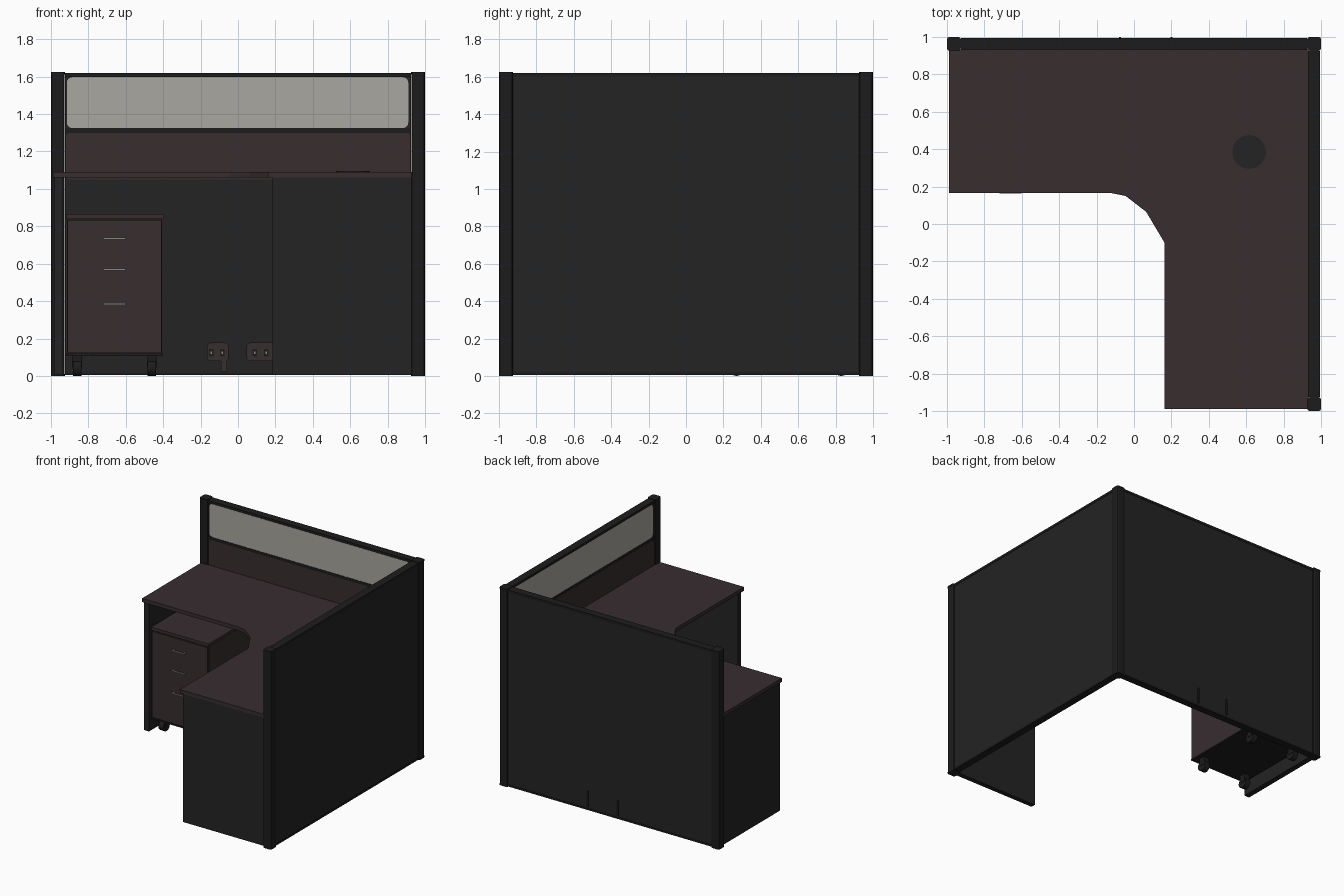
import bpy, bmesh, math
from mathutils import Matrix, Vector

cube = bpy.data.objects.get("Cube")
if cube:
    bpy.data.objects.remove(cube, do_unlink=True)


def material(name, rgb):
    m = bpy.data.materials.new(name)
    m.use_nodes = True
    m.diffuse_color = (*rgb, 1)
    bsdf = next(n for n in m.node_tree.nodes if n.type == 'BSDF_PRINCIPLED')
    bsdf.inputs["Base Color"].default_value = (*rgb, 1)
    bsdf.inputs["Roughness"].default_value = 0.7
    return m


FABRIC = material("charcoal fabric", (0.017, 0.017, 0.017))
TRIM = material("black trim", (0.012, 0.012, 0.012))
WOOD = material("dark brown laminate", (0.038, 0.026, 0.028))
GLASS = material("frosted glass", (0.40, 0.385, 0.35))
METAL = material("grey metal", (0.25, 0.25, 0.25))


def finish(name, bm, mat, turn=0.0):
    bmesh.ops.recalc_face_normals(bm, faces=bm.faces)
    bm.transform(Matrix.Rotation(turn, 4, 'Z'))
    mesh = bpy.data.meshes.new(name)
    bm.to_mesh(mesh)
    bm.free()
    mesh.materials.append(mat)
    obj = bpy.data.objects.new(name, mesh)
    bpy.context.collection.objects.link(obj)
    return obj


def box(name, x, y, z, mat, turn=0.0, bevel=0.0):
    """Box from (min, max) pairs on each axis."""
    bm = bmesh.new()
    bmesh.ops.create_cube(bm, size=1)
    for v in bm.verts:
        v.co = Vector([r[0] if c < 0 else r[1] for c, r in zip(v.co, (x, y, z))])
    if bevel:
        upright = [e for e in bm.edges
                   if abs(e.verts[0].co.z - e.verts[1].co.z) > 0.001]
        bmesh.ops.bevel(bm, geom=upright, offset=bevel, segments=2,
                        profile=0.5, affect='EDGES')
    return finish(name, bm, mat, turn)


def prism(name, points, depth, mat, turn=0.0):
    """Closed outline of 3D points, extruded along the depth vector."""
    bm = bmesh.new()
    face = bm.faces.new([bm.verts.new(p) for p in points])
    out = bmesh.ops.extrude_face_region(bm, geom=[face])
    bmesh.ops.translate(bm, vec=Vector(depth),
                        verts=[g for g in out["geom"] if isinstance(g, bmesh.types.BMVert)])
    return finish(name, bm, mat, turn)


def rounded_plate(name, x, z, y, depth, radius, mat, turn=0.0):
    """Upright plate with rounded corners, extruded along y."""
    pts = []
    corners = ((x[1], z[1]), (x[0], z[1]), (x[0], z[0]), (x[1], z[0]))
    for i, (cx, cz) in enumerate(corners):
        cx += radius if cx == x[0] else -radius
        cz += radius if cz == z[0] else -radius
        for k in range(5):
            a = math.radians(90 * i + 22.5 * k)
            pts.append((cx + radius * math.cos(a), y, cz + radius * math.sin(a)))
    return prism(name, pts, (0, depth, 0), mat, turn)


def cylinder(name, centre, radius, length, axis, mat, sides=24):
    bm = bmesh.new()
    bmesh.ops.create_cone(bm, cap_ends=True, segments=sides, radius1=radius,
                          radius2=radius, depth=length)
    if axis == 'X':
        bm.transform(Matrix.Rotation(math.pi / 2, 4, 'Y'))
    bm.transform(Matrix.Translation(centre))
    obj = finish(name, bm, mat)
    for p in obj.data.polygons:
        p.use_smooth = len(p.vertices) == 4
    return obj


# Partition walls: the side wall is the back wall turned a quarter
for label, turn in (("back", 0.0), ("side", -math.pi / 2)):
    span = (-0.925, 0.925)
    box(f"{label}_wall_panel", span, (0.94, 0.99), (0.02, 1.6), FABRIC, turn)
    box(f"{label}_wall_top_rail", span, (0.93, 0.993), (1.6, 1.62), TRIM, turn)
    box(f"{label}_wall_bottom_rail", span, (0.935, 0.993), (0.005, 0.02), TRIM, turn)
    box(f"{label}_wall_middle_rail", span, (0.932, 0.94), (1.3, 1.325), TRIM, turn)
    rounded_plate(f"{label}_wall_glass", (-0.915, 0.91), (1.325, 1.597),
                  0.934, 0.007, 0.03, GLASS, turn)
    rounded_plate(f"{label}_wall_tackboard", (-0.92, 0.92), (1.05, 1.3),
                  0.932, 0.009, 0.025, WOOD, turn)

# Posts with caps
for label, px, py in (("left_end", -0.9625, 0.9625), ("corner", 0.9625, 0.9625),
                      ("front_end", 0.9625, -0.9625)):
    for part, r, z in (("post", 0.0365, (0.012, 1.612)),
                       ("post_cap", 0.0375, (1.612, 1.625)),
                       ("post_foot", 0.0375, (0, 0.012))):
        box(f"{label}_{part}", (px - r, px + r), (py - r, py + r), z, TRIM, bevel=0.014)

# L-shaped desktop with a softened inner corner
outline = [(-0.988, 0.932), (-0.988, 0.165), (-0.12, 0.165), (-0.045, 0.15),
           (0.065, 0.065), (0.163, -0.1), (0.163, -0.988), (0.932, -0.988), (0.932, 0.932)]
prism("desktop", [(x, y, 1.06) for x, y in outline], (0, 0, 0.03), WOOD)
cylinder("cable_grommet", (0.615, 0.385, 1.091), 0.09, 0.008, 'Z', FABRIC, 32)

# Panels carrying the desktop ends
box("left_desk_panel", (-0.98, -0.935), (0.18, 0.93), (0.005, 1.06), FABRIC)
box("front_desk_panel", (0.185, 0.93), (-0.98, -0.94), (0.005, 1.06), FABRIC)

# Rolling drawer cabinet
box("cabinet_body", (-0.915, -0.405), (0.2, 0.9), (0.12, 0.835), WOOD)
box("cabinet_top", (-0.92, -0.397), (0.185, 0.905), (0.84, 0.865), WOOD)
box("cabinet_top_gap", (-0.91, -0.41), (0.205, 0.895), (0.835, 0.84), TRIM)
box("cabinet_base", (-0.92, -0.4), (0.19, 0.9), (0.108, 0.12), TRIM)
box("cabinet_front", (-0.912, -0.408), (0.188, 0.2), (0.125, 0.83), WOOD)
for i, z in enumerate((0.735, 0.57, 0.385)):
    box(f"drawer_handle_{i}", (-0.72, -0.6), (0.163, 0.17), (z - 0.005, z + 0.006), METAL)
    for x in (-0.71, -0.61):
        box(f"handle_stem_{i}", (x - 0.005, x + 0.005), (0.168, 0.19),
            (z - 0.004, z + 0.004), METAL)
for x in (-0.86, -0.46):
    for y in (0.27, 0.83):
        cylinder("caster_wheel", (x, y, 0.042), 0.042, 0.045, 'X', TRIM, 16)
        box("caster_fork", (x - 0.026, x + 0.026), (y - 0.02, y + 0.03), (0.045, 0.11), TRIM)

# Power sockets low on the back wall, with cable tabs behind
for label, x, w in (("left", -0.108, 0.057), ("right", 0.125, 0.08)):
    rounded_plate(f"{label}_socket_plate", (x - w, x + w), (0.08, 0.178),
                  0.925, 0.018, 0.02, WOOD)
    for dx in (-0.035, 0.025):
        box(f"{label}_socket_hole", (x + dx - 0.012, x + dx + 0.012), (0.922, 0.926),
            (0.105, 0.145), TRIM)
        box(f"{label}_socket_pin", (x + dx - 0.004, x + dx + 0.004), (0.919, 0.923),
            (0.118, 0.132), METAL)
box("socket_cable", (-0.09, -0.06), (0.928, 0.94), (0.025, 0.09), WOOD)
for x in (-0.075, 0.2):
    box("cable_tab", (x - 0.006, x + 0.006), (0.985, 0.998), (0.03, 0.16), TRIM)
